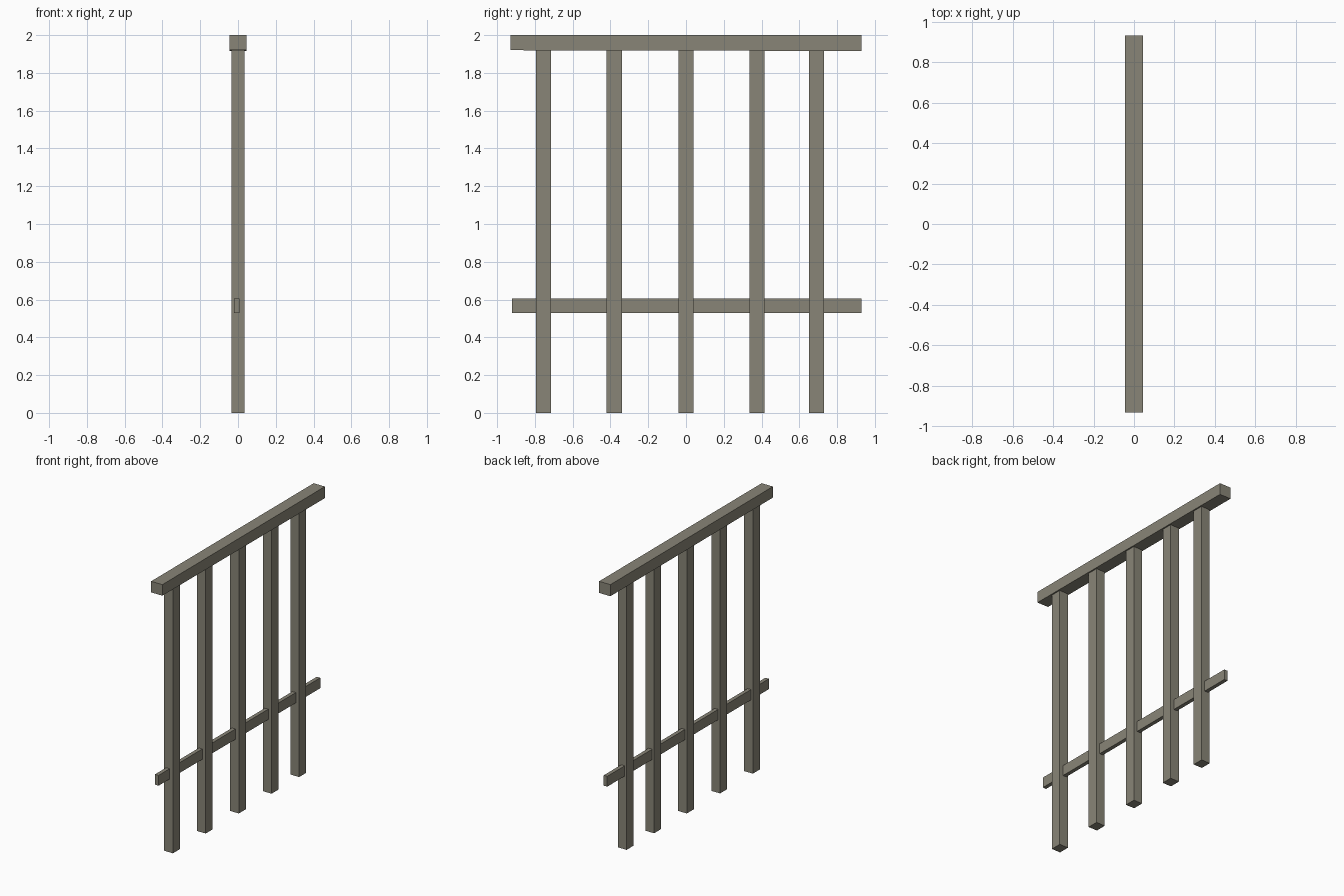
import bpy

if "Cube" in bpy.data.objects:
    bpy.data.objects.remove(bpy.data.objects["Cube"])

# single weathered wood colour
wood = bpy.data.materials.new("weathered_wood")
wood.diffuse_color = (0.25, 0.235, 0.185, 1)
wood.use_nodes = True
wood.node_tree.nodes["Principled BSDF"].inputs["Base Color"].default_value = wood.diffuse_color


def box(name, x, y, z):
    """Box from (min, max) ranges on each axis."""
    bpy.ops.mesh.primitive_cube_add(size=1, location=[(a + b) / 2 for a, b in (x, y, z)])
    ob = bpy.context.object
    ob.name = name
    ob.scale = [b - a for a, b in (x, y, z)]
    bpy.ops.object.transform_apply(location=False, rotation=False, scale=True)
    ob.data.materials.append(wood)
    return ob


# heavy top beam, its underside dipping slightly towards the back
beam = box("top_beam", (-0.045, 0.045), (-0.93, 0.93), (1.92, 2.0))
for v in beam.data.vertices:
    if v.co.z < 0 and v.co.y > 0:
        v.co.z -= 0.004

# thin lower rail passing through the posts
box("lower_rail", (-0.02, 0.008), (-0.92, 0.93), (0.53, 0.605))

# five upright posts, unevenly spaced
for i, y in enumerate((-0.755, -0.38, 0.0, 0.375, 0.69)):
    box(f"post_{i + 1}", (-0.035, 0.035), (y - 0.04, y + 0.04), (0, 1.92))
